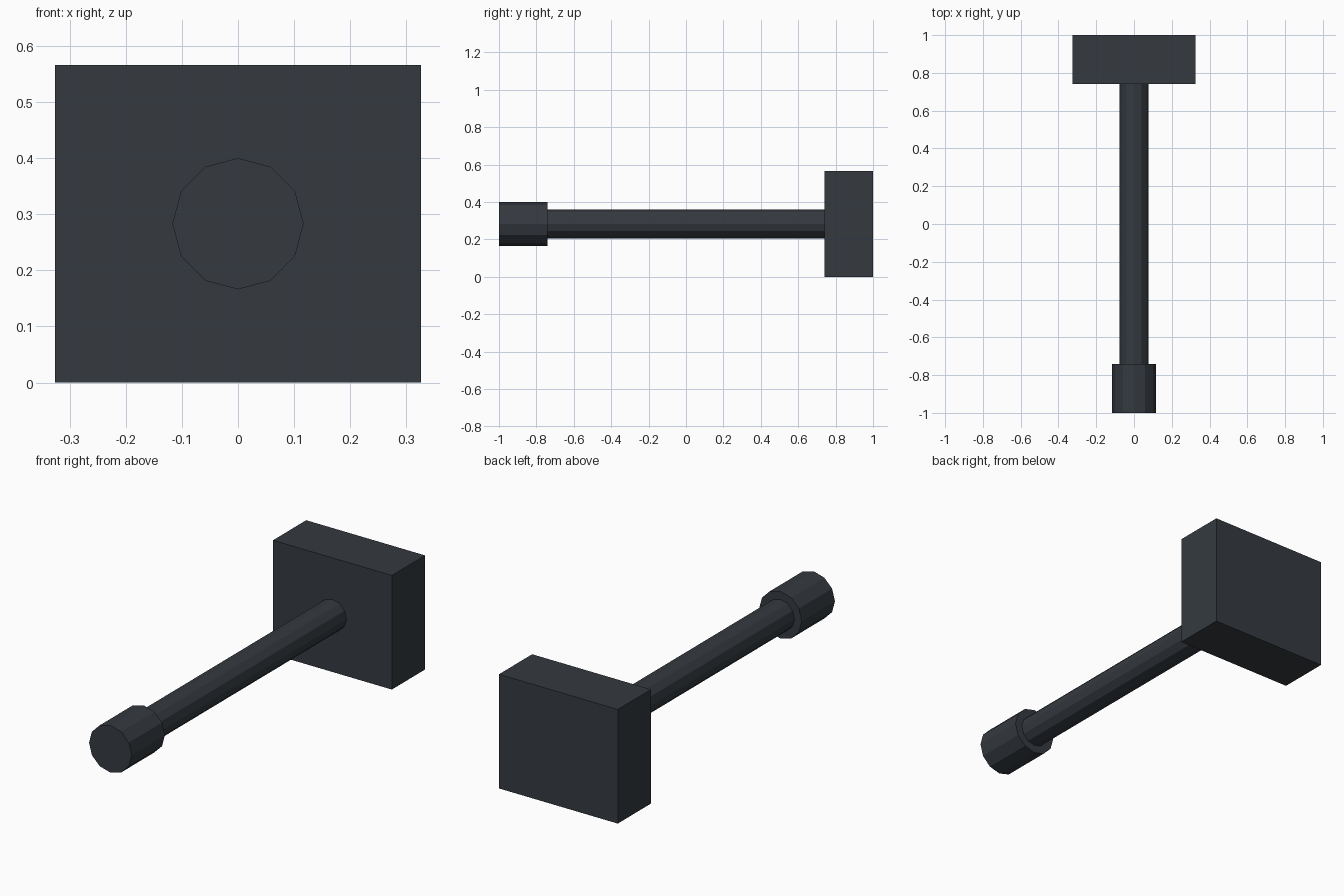
import bpy
import math

cube = bpy.data.objects.get("Cube")
if cube:
    bpy.data.objects.remove(cube, do_unlink=True)

AXIS_Z = 0.283

# Single dark grey colour
dark = bpy.data.materials.new("dark_slate_grey")
dark.use_nodes = True
colour = (0.035, 0.042, 0.051, 1)
dark.diffuse_color = colour
dark.node_tree.nodes["Principled BSDF"].inputs["Base Color"].default_value = colour


def finish(name):
    obj = bpy.context.object
    obj.name = name
    obj.data.materials.clear()
    obj.data.materials.append(dark)
    return obj


def rod(name, radius, y0, y1):
    """Twelve-sided cylinder along y, with a corner pointing straight up."""
    bpy.ops.mesh.primitive_cylinder_add(
        vertices=12, radius=radius, depth=y1 - y0,
        location=(0, (y0 + y1) / 2, AXIS_Z), rotation=(math.pi / 2, 0, 0))
    return finish(name)


# Handle shaft and its end grip
rod("handle_shaft", 0.077, -0.74, 0.74)
rod("end_grip", 0.117, -1, -0.74)

# Rectangular head
bpy.ops.mesh.primitive_cube_add(size=1, location=(0, 0.87, AXIS_Z))
head = finish("head_block")
head.scale = (0.652, 0.26, 2 * AXIS_Z)
